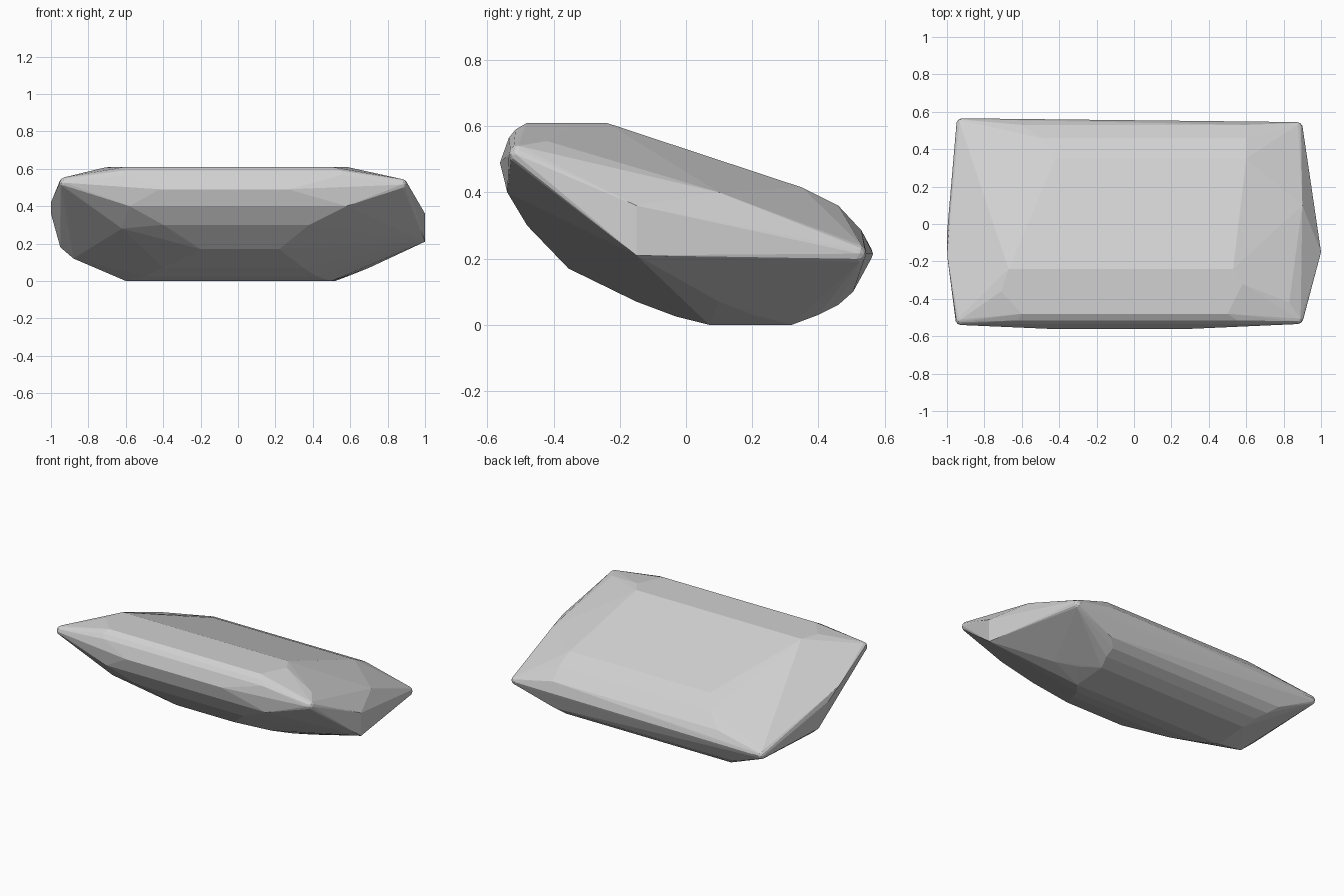
import bpy
import bmesh
from mathutils import Vector

old = bpy.data.objects.get("Cube")
if old:
    bpy.data.objects.remove(old, do_unlink=True)

mat = bpy.data.materials.new("light grey")
mat.use_nodes = True
grey = (0.64, 0.64, 0.64, 1)
mat.diffuse_color = grey
mat.node_tree.nodes["Principled BSDF"].inputs["Base Color"].default_value = grey

# Ridges running across the cushion: y, z, x start, x end
ridges = [
    (0.07, 0.0, -0.6, 0.5), (0.32, 0.0, -0.58, 0.52),
    (0.40, 0.03, -0.6, 0.55), (0.46, 0.06, -0.65, 0.55),
    (0.505, 0.1, -0.7, 0.6), (0.53, 0.285, -0.6, 0.6),
    (0.46, 0.36, -0.5, 0.6), (0.35, 0.415, -0.42, 0.6),
    (-0.24, 0.61, -0.67, 0.53), (-0.48, 0.61, -0.6, 0.5),
    (-0.515, 0.59, -0.62, 0.55), (-0.535, 0.565, -0.6, 0.55),
    (-0.562, 0.49, -0.42, 0.27), (-0.54, 0.40, -0.58, 0.58),
    (-0.48, 0.30, -0.4, 0.38), (-0.355, 0.17, -0.2, 0.22),
    (-0.15, 0.07, -0.4, 0.35), (-0.03, 0.025, -0.5, 0.42),
]

# Single points that shape the two ends
ends = [
    (1, -0.15, 0.21), (1, -0.15, 0.36), (0.9, 0.1, 0.4), (0.7, 0.1, 0.07),
    (0.6, 0.2, 0.03), (0.58, -0.32, 0.61), (0.83, -0.42, 0.555),
    (0.6, -0.46, 0.35), (-0.62, -0.42, 0.28), (-0.42, -0.33, 0.19),
    (-1, -0.05, 0.36), (-1, -0.16, 0.42), (-0.95, -0.02, 0.18),
    (-0.88, -0.06, 0.12), (-0.71, -0.36, 0.607),
]

# Rounded corners: centre of each small ball
corners = [(-0.925, -0.51, 0.525), (0.875, -0.505, 0.515),
           (-0.92, 0.535, 0.215), (0.872, 0.515, 0.215)]

bm = bmesh.new()
for y, z, x0, x1 in ridges:
    bm.verts.new((x0, y, z))
    bm.verts.new((x1, y, z))
for p in ends:
    bm.verts.new(p)
ball = bmesh.new()
bmesh.ops.create_icosphere(ball, subdivisions=2, radius=0.03)
for c in corners:
    for v in ball.verts:
        bm.verts.new(v.co + Vector(c))
ball.free()

# Wrap everything in one taut skin
hull = bmesh.ops.convex_hull(bm, input=bm.verts[:])
loose = {g for g in hull["geom_interior"] + hull["geom_unused"]
         if isinstance(g, bmesh.types.BMVert)}
bmesh.ops.delete(bm, geom=list(loose), context="VERTS")
bmesh.ops.dissolve_limit(bm, angle_limit=0.02, verts=bm.verts[:], edges=bm.edges[:])
bmesh.ops.recalc_face_normals(bm, faces=bm.faces[:])

mesh = bpy.data.meshes.new("cushion")
bm.to_mesh(mesh)
bm.free()
mesh.materials.append(mat)
cushion = bpy.data.objects.new("cushion", mesh)
bpy.context.collection.objects.link(cushion)
